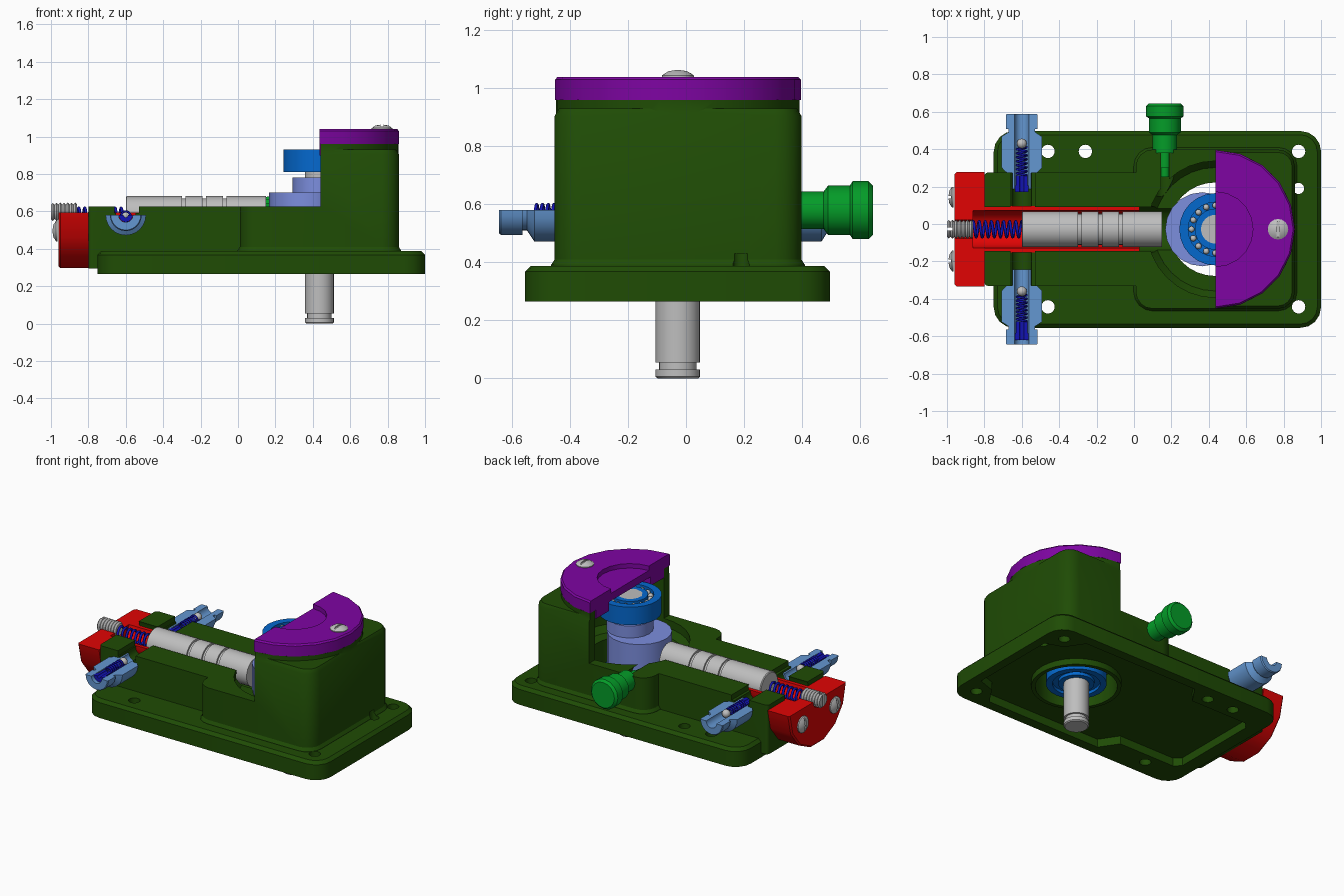
import bpy, bmesh, math
from mathutils import Vector

cube = bpy.data.objects.get("Cube")
if cube:
    bpy.data.objects.remove(cube)


def material(name, rgb):
    col = [(c / 255 / 12.92) if c < 11 else ((c / 255 + 0.055) / 1.055) ** 2.4 for c in rgb] + [1]
    m = bpy.data.materials.new(name)
    m.use_nodes = True
    m.diffuse_color = col
    m.node_tree.nodes["Principled BSDF"].inputs["Base Color"].default_value = col
    return m


GREEN = material("dark green", (31, 76, 5))
PURPLE = material("purple", (126, 5, 162))
RED = material("red", (225, 4, 4))
GREY = material("grey", (190, 190, 190))
BLUE = material("blue", (4, 104, 206))
PERI = material("periwinkle", (124, 142, 222))
STEEL = material("steel blue", (100, 151, 209))
NAVY = material("navy", (18, 18, 182))
LIME = material("bright green", (4, 156, 40))

CY = -0.028          # centre line of the pump
CX = 0.435           # vertical shaft axis
AZ = 0.585           # height of the piston axis


def finish(name, bm, mat, smooth=True):
    bmesh.ops.remove_doubles(bm, verts=bm.verts, dist=1e-5)
    bmesh.ops.recalc_face_normals(bm, faces=bm.faces)
    me = bpy.data.meshes.new(name)
    bm.to_mesh(me)
    bm.free()
    ob = bpy.data.objects.new(name, me)
    bpy.context.collection.objects.link(ob)
    if mat:
        me.materials.append(mat)
    if smooth:
        smooth_by_angle(ob)
    return ob


def activate(ob):
    bpy.ops.object.select_all(action='DESELECT')
    ob.select_set(True)
    bpy.context.view_layer.objects.active = ob


def smooth_by_angle(ob):
    activate(ob)
    bpy.ops.object.shade_smooth_by_angle(angle=math.radians(32))


def lathe(name, prof, axis, loc, mat, n=24, start=0.0, sweep=2 * math.pi):
    """Revolve a closed (radius, along) profile; partial sweeps get flat caps."""
    bm = bmesh.new()
    full = sweep > 6.28
    put = {'x': lambda u, v, t: (t, u, v), 'y': lambda u, v, t: (u, t, v), 'z': lambda u, v, t: (u, v, t)}[axis]
    rings = []
    for i in range(n if full else n + 1):
        a = start + sweep * i / n
        rings.append([bm.verts.new(Vector(loc) + Vector(put(r * math.cos(a), r * math.sin(a), t)))
                      for r, t in prof])
    m = len(prof)
    for i in range(n):
        A, B = rings[i], rings[(i + 1) % len(rings)]
        for j in range(m):
            k = (j + 1) % m
            if prof[j][0] > 0 or prof[k][0] > 0:
                bm.faces.new((A[j], A[k], B[k], B[j]))
    if not full:
        bm.faces.new(rings[0])
        bm.faces.new(rings[-1])
    return finish(name, bm, mat, mat is not None)


def rod(name, r, a, b, axis, loc, mat=None, n=24):
    return lathe(name, [(0, a), (r, a), (r, b), (0, b)], axis, loc, mat, n)


def loft(name, x0, x1, y0, y1, r, layers, mat=None):
    """Rounded rectangle stacked through (z, inset) layers."""
    bm = bmesh.new()
    rings = []
    for z, d in layers:
        ring = []
        for q, (cx, cy) in enumerate([(x1 - r, y1 - r), (x0 + r, y1 - r), (x0 + r, y0 + r), (x1 - r, y0 + r)]):
            for s in range(5):
                a = (q + s / 4) * math.pi / 2
                ring.append(bm.verts.new((cx + (r - d) * math.cos(a), cy + (r - d) * math.sin(a), z)))
        rings.append(ring)
    for A, B in zip(rings, rings[1:]):
        for j in range(20):
            k = (j + 1) % 20
            bm.faces.new((A[j], A[k], B[k], B[j]))
    bm.faces.new(rings[0])
    bm.faces.new(rings[-1])
    return finish(name, bm, mat, False)


def box(name, x0, x1, y0, y1, z0, z1):
    bm = bmesh.new()
    bmesh.ops.create_cube(bm, size=1)
    for v in bm.verts:
        v.co = ((x0 + x1) / 2 + v.co.x * (x1 - x0), (y0 + y1) / 2 + v.co.y * (y1 - y0),
                (z0 + z1) / 2 + v.co.z * (z1 - z0))
    return finish(name, bm, None, False)


def combine(ob, other, op='DIFFERENCE'):
    mod = ob.modifiers.new(op, 'BOOLEAN')
    mod.operation, mod.solver, mod.object = op, 'EXACT', other
    activate(ob)
    bpy.ops.object.modifier_apply(modifier=mod.name)
    bpy.data.objects.remove(other)


def ball(name, r, loc):
    bm = bmesh.new()
    bmesh.ops.create_uvsphere(bm, u_segments=12, v_segments=8, radius=r)
    bmesh.ops.translate(bm, verts=bm.verts, vec=loc)
    return finish(name, bm, GREY)


def spring(name, axis, loc, a, b, r, wire, turns):
    cu = bpy.data.curves.new(name, 'CURVE')
    cu.dimensions, cu.bevel_depth, cu.bevel_resolution = '3D', wire, 1
    n = turns * 14
    sp = cu.splines.new('POLY')
    sp.points.add(n)
    for i, p in enumerate(sp.points):
        w, t = i / 14 * 2 * math.pi, a + (b - a) * i / n
        u, v = r * math.cos(w), r * math.sin(w)
        p.co = (*(Vector(loc) + Vector((t, u, v) if axis == 'x' else (u, t, v))), 1)
    cu.materials.append(NAVY)
    bpy.context.collection.objects.link(bpy.data.objects.new(name, cu))


# Housing: flange plate, cylinder block and tall crank chamber
housing = loft("housing", -0.75, 1.0, -0.555, 0.497, 0.11, [(0.265, 0), (0.368, 0), (0.388, 0.02)], GREEN)
combine(housing, loft("block", -0.80, 0.2, CY - 0.303, CY + 0.303, 0.02, [(0.295, 0), (0.66, 0)]), 'UNION')
combine(housing, loft("chamber", 0.01, 0.86, -0.453, 0.398, 0.09,
                      [(0.35, -0.012), (0.392, -0.012), (0.41, 0), (0.905, 0), (0.93, 0.015)]), 'UNION')
combine(housing, rod("lip", 0.42, 0.8, 0.96, 'z', (0.437, CY, 0), n=40), 'UNION')
# Recess in the underside, narrower beside the bolt holes, with a boss around the bore
bm = bmesh.new()
side = [(-0.66, 0.30), (-0.62, 0.34), (-0.2, 0.34), (-0.12, 0.46), (0.74, 0.46), (0.82, 0.34), (0.94, 0.30)]
outline = [(x, CY + y) for x, y in side] + [(x, CY - y) for x, y in reversed(side)]
low = bm.faces.new([bm.verts.new((x, y, 0.2)) for x, y in outline])
ext = bmesh.ops.extrude_face_region(bm, geom=[low])
bmesh.ops.translate(bm, vec=(0, 0, 0.12), verts=[v for v in ext["geom"] if isinstance(v, bmesh.types.BMVert)])
combine(housing, finish("cut", bm, None, False))
combine(housing, rod("boss", 0.275, 0.28, 0.36, 'z', (CX, CY, 0), n=32), 'UNION')
# Section cut, crank bore, cylinder bore, valve passage and plug slot
combine(housing, box("cut", -1.2, 0.44, -1, 1, 0.625, 1.3))
combine(housing, lathe("cut", [(0, 0.1), (0.25, 0.1), (0.25, 0.53), (0.33, 0.53), (0.365, 0.57), (0.365, 1.2),
                               (0, 1.2)], 'z', (CX, CY, 0), None, 32))
combine(housing, rod("cut", 0.125, -1.1, 0.2, 'x', (0, CY, AZ)))
combine(housing, rod("cut", 0.053, -0.45, 0.4, 'y', (-0.6, 0, 0.58)))
combine(housing, box("cut", -0.66, -0.53, -0.5, 0.45, 0.59, 0.7))
combine(housing, rod("cut", 0.05, 0.15, 0.6, 'y', (0.165, 0, 0.58)))
for hx, hy in [(0.88, 0.388), (0.88, -0.443), (-0.46, 0.388), (-0.46, -0.443), (-0.26, 0.388), (0.88, 0.19)]:
    combine(housing, rod("cut", 0.036 if hy != 0.19 else 0.03, 0.1, 0.43, 'z', (hx, hy, 0), n=16))
smooth_by_angle(housing)

# Sectioned cover with a shallow dish and a locating ring
lathe("cover", [(0, 1.01), (0.2, 1.01), (0.2, 1.04), (0.415, 1.04), (0.424, 1.03), (0.424, 0.96), (0.36, 0.96),
                (0.36, 0.9), (0.22, 0.9), (0.22, 0.96), (0, 0.96)],
      'z', (0.436, CY, 0), PURPLE, 10, -math.pi / 2, math.pi)

# Sectioned end cap and cylinder sleeve
lathe("end_cap", [(0.05, -0.96), (0.295, -0.96), (0.305, -0.95), (0.305, -0.8), (0.1, -0.8), (0.1, -0.86),
                  (0.05, -0.86)], 'x', (0, CY, 0.594), RED, 7, math.pi, math.pi)
lathe("cylinder_sleeve", [(0.1, -0.86), (0.124, -0.86), (0.124, 0.03), (0.1, 0.03)],
      'x', (0, CY, 0.594), RED, 16, math.pi, math.pi)

# Piston with ring grooves, return spring and threaded adjuster
prof = [(0, -0.6), (0.09, -0.6), (0.096, -0.595)]
for g in (-0.29, -0.18, -0.07):
    prof += [(0.096, g - 0.009), (0.084, g - 0.009), (0.084, g + 0.009), (0.096, g + 0.009)]
lathe("piston", prof + [(0.096, 0.15), (0, 0.15)], 'x', (0, CY, AZ), GREY)
spring("return_spring", 'x', (0, CY, AZ - 0.008), -0.86, -0.6, 0.042, 0.008, 8)
prof = [(0, -1.0)]
for i in range(7):
    prof += [(0.04, -1.0 + i * 0.02), (0.05, -0.99 + i * 0.02)]
adjuster = lathe("adjuster_screw", prof + [(0.04, -0.86), (0, -0.86)], 'x', (0, CY, 0.597), GREY, 16)
combine(adjuster, box("cut", -1.1, -0.97, CY - 0.008, CY + 0.008, 0.5, 0.7))


# Domed slotted screws
def dome(a, s):
    return [(0, a), (0.055, a), (0.055, a + s * 0.008), (0.035, a + s * 0.022), (0, a + s * 0.028)]


for tag, dy in (("left", 0.172), ("right", -0.17)):
    scr = lathe("cap_screw_" + tag, dome(-0.965, -1), 'x', (0, CY + dy, 0.495), GREY, 16)
    combine(scr, box("cut", -1.1, -0.978, CY + dy - 0.007, CY + dy + 0.007, 0.4, 0.6))
scr = lathe("cover_screw", dome(1.037, 1), 'z', (0.77, CY, 0), GREY, 16)
combine(scr, box("cut", 0.763, 0.777, -0.2, 0.2, 1.054, 1.2))

# Drive shaft with retaining groove, crank and eccentric
lathe("drive_shaft", [(0, 0), (0.07, 0), (0.077, 0.006), (0.077, 0.03), (0.065, 0.03), (0.065, 0.055),
                      (0.077, 0.055), (0.077, 0.93), (0, 0.93)], 'z', (CX, CY, 0), GREY)
rod("eccentric", 0.198, 0.48, 0.70, 'z', (0.365, CY, 0), PERI, 20)
rod("eccentric_hub", 0.143, 0.69, 0.78, 'z', (CX, CY, 0), PERI, 20)
for tag, z0, z1, R in (("upper", 0.81, 0.93, 0.193), ("lower", 0.30, 0.42, 0.185)):
    lathe(tag + "_bearing", [(0.074, z0), (0.11, z0), (0.11, z0 + 0.02), (0.145, z0 + 0.02), (0.145, z0),
                             (R, z0), (R, z1), (0.145, z1), (0.145, z1 - 0.03), (0.11, z1 - 0.03),
                             (0.11, z1), (0.074, z1)], 'z', (CX, CY, 0), BLUE)
for i in range(16):
    a = i * math.pi / 8
    ball(f"bearing_ball_{i}", 0.0165, (CX + 0.1275 * math.cos(a), CY + 0.1275 * math.sin(a), 0.908))

# Sectioned check valves: ball, spring and navy seat in each
valve = [(0.038, 0.215), (0.05, 0.215), (0.05, 0.3), (0.085, 0.305), (0.108, 0.33), (0.108, 0.495),
         (0.07, 0.52), (0.07, 0.535), (0.085, 0.535), (0.085, 0.61), (0.08, 0.617), (0.038, 0.617)]
for tag, s, by, s0, s1, n0, n1 in (("left", 1, 0.43, 0.26, 0.41, 0.17, 0.26),
                                   ("right", -1, -0.36, -0.52, -0.38, -0.62, -0.52)):
    at = (-0.6, 0, 0.58)
    lathe("valve_body_" + tag, [(r, CY + s * t) for r, t in valve], 'y', at, STEEL, 12, math.pi, math.pi)
    ball("valve_ball_" + tag, 0.027, (-0.6, by, 0.578))
    spring("valve_spring_" + tag, 'y', (-0.6, 0, 0.574), s0, s1, 0.026, 0.006, 7)
    lathe("valve_seat_" + tag, [(0.012, n0), (0.037, n0), (0.037, n0 + 0.03), (0.03, n0 + 0.04),
                                (0.03, n1), (0.012, n1)], 'y', at, NAVY, 8, math.pi, math.pi)

# Side plug
lathe("side_plug", [(0, 0.25), (0.025, 0.25), (0.025, 0.3), (0.035, 0.3), (0.035, 0.38), (0.065, 0.38),
                    (0.065, 0.475), (0.085, 0.49), (0.085, 0.565), (0.1, 0.575), (0.1, 0.63),
                    (0.085, 0.645), (0, 0.645)], 'y', (0.165, 0, 0.58), LIME, 16)
